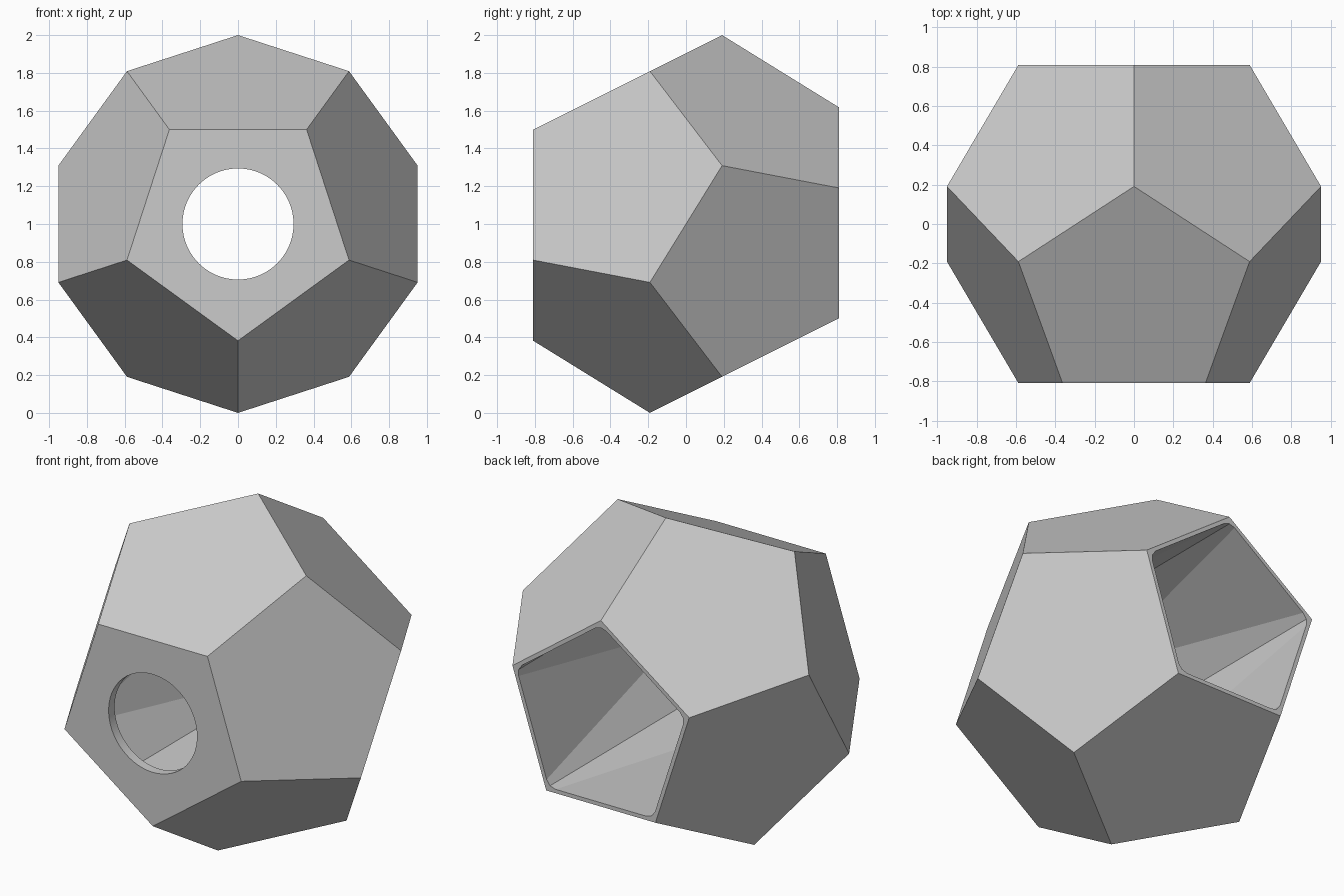
import bpy, bmesh, math

cube = bpy.data.objects.get("Cube")
if cube:
    bpy.data.objects.remove(cube, do_unlink=True)

grey = bpy.data.materials.new("plain_grey")
grey.use_nodes = True
grey.diffuse_color = (0.6, 0.6, 0.6, 1)
grey.node_tree.nodes["Principled BSDF"].inputs["Base Color"].default_value = (0.6, 0.6, 0.6, 1)

PHI = (1 + math.sqrt(5)) / 2
FACE_R = 1 / PHI            # corner radius of one pentagon, ring radius is 1
FACE_Y = PHI / 2            # distance of front and back faces
RING_Y = FACE_Y - FACE_R
INNER = 0.93                # inner size as a share of the outer size
UP, DOWN = math.pi / 2, -math.pi / 2


def ring(radius, y, start, sides=5):
    """Regular polygon facing along y, with its first corner at angle start."""
    angles = [start + math.tau * i / sides for i in range(sides)]
    return [(radius * math.cos(a), y, 1 + radius * math.sin(a)) for a in angles]


def hull_object(name, points):
    """Convex solid with clean flat faces around the points."""
    bm = bmesh.new()
    for p in points:
        bm.verts.new(p)
    bmesh.ops.convex_hull(bm, input=bm.verts[:])
    bmesh.ops.dissolve_limit(bm, angle_limit=math.radians(1),
                             verts=bm.verts[:], edges=bm.edges[:])
    bmesh.ops.recalc_face_normals(bm, faces=bm.faces[:])
    mesh = bpy.data.meshes.new(name)
    bm.to_mesh(mesh)
    bm.free()
    mesh.materials.append(grey)
    obj = bpy.data.objects.new(name, mesh)
    bpy.context.collection.objects.link(obj)
    return obj


# Twelve-sided body
body = hull_object("twelve_sided_body",
                   ring(FACE_R, -FACE_Y, DOWN) + ring(1, -RING_Y, DOWN)
                   + ring(1, RING_Y, UP) + ring(FACE_R, FACE_Y, UP))

# Five-sided cavity, open at the back and narrowing behind the front wall
r = FACE_R * INNER
cavity = hull_object("cavity_cutter",
                     ring(r, -FACE_Y * INNER, DOWN)
                     + ring(r, -0.53, UP) + ring(r, 1, UP))

# Round opening in the front wall
opening = hull_object("opening_cutter",
                      ring(0.294, -1, 0, 96) + ring(0.294, -0.6, 0, 96))

for cutter in (cavity, opening):
    cutter.hide_render = True
    cut = body.modifiers.new(cutter.name, "BOOLEAN")
    cut.operation = "DIFFERENCE"
    cut.solver = "EXACT"
    cut.object = cutter

# Bake the cuts and drop the cutters
bpy.context.view_layer.update()
baked = bpy.data.meshes.new_from_object(
    body.evaluated_get(bpy.context.evaluated_depsgraph_get()))
body.modifiers.clear()
body.data = baked
for cutter in (cavity, opening):
    bpy.data.objects.remove(cutter, do_unlink=True)

# Flat faces outside, smooth wall in the round opening
bpy.ops.object.select_all(action="DESELECT")
body.select_set(True)
bpy.context.view_layer.objects.active = body
bpy.ops.object.shade_smooth_by_angle(angle=math.radians(10))
